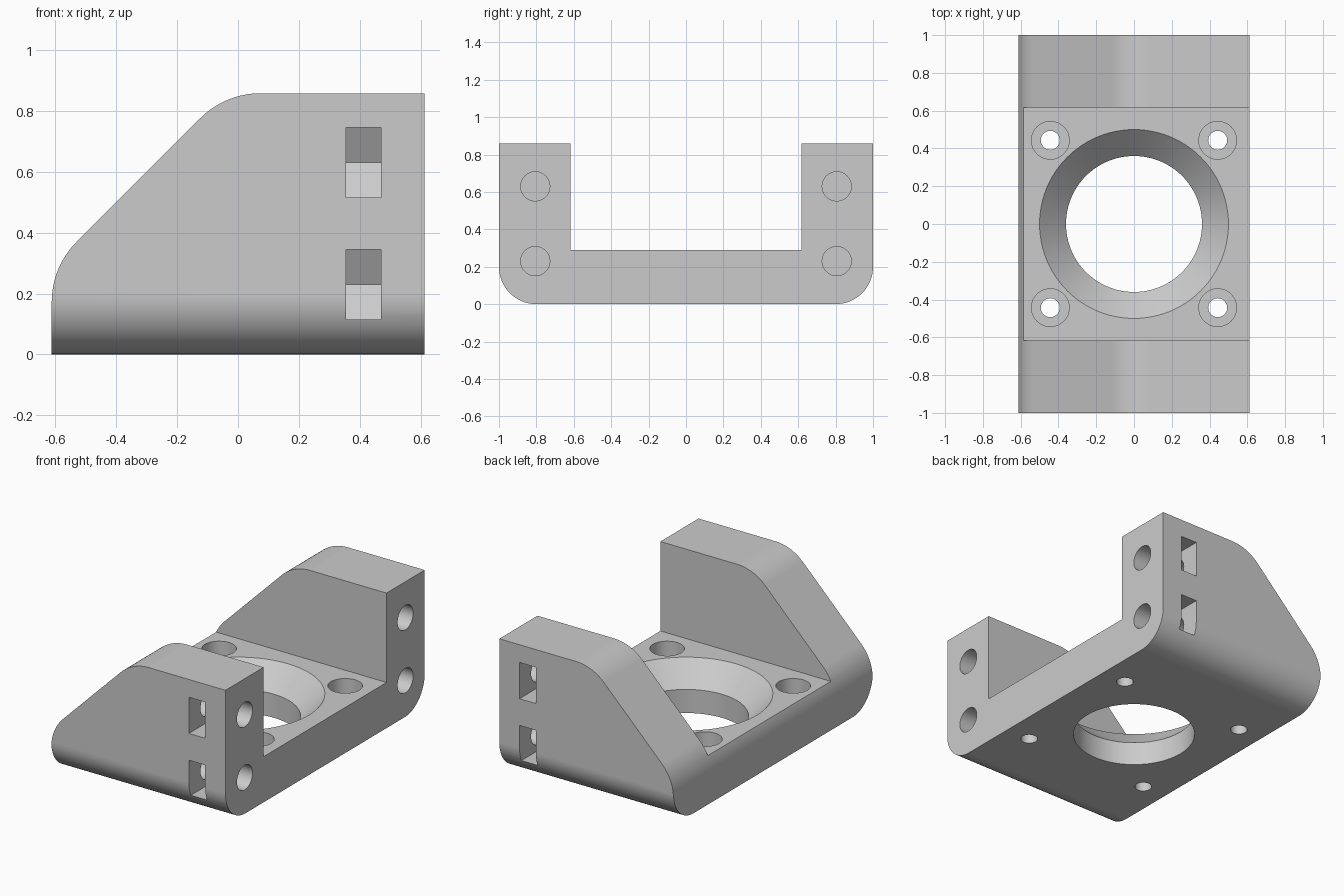
import bpy, bmesh, math
from mathutils import Matrix, Vector

if "Cube" in bpy.data.objects:
    bpy.data.objects.remove(bpy.data.objects["Cube"], do_unlink=True)

grey = bpy.data.materials.new("plain grey")
grey.use_nodes = True
grey.diffuse_color = (0.6, 0.6, 0.6, 1)
grey.node_tree.nodes["Principled BSDF"].inputs["Base Color"].default_value = grey.diffuse_color


def to_object(name, bm):
    bmesh.ops.recalc_face_normals(bm, faces=bm.faces)
    mesh = bpy.data.meshes.new(name)
    bm.to_mesh(mesh)
    bm.free()
    mesh.materials.append(grey)
    obj = bpy.data.objects.new(name, mesh)
    bpy.context.collection.objects.link(obj)
    return obj


def fillet(corners, steps=16):
    """Round each (a, b, radius) corner of an outline."""
    out = []
    for i, (a, b, r) in enumerate(corners):
        p = Vector((a, b))
        if not r:
            out.append(p)
            continue
        u = (Vector(corners[i - 1][:2]) - p).normalized()
        v = (Vector(corners[(i + 1) % len(corners)][:2]) - p).normalized()
        half = u.angle(v) / 2
        centre = p + (u + v).normalized() * r / math.sin(half)
        start = (p + u * r / math.tan(half) - centre).normalized()
        end = (p + v * r / math.tan(half) - centre).normalized()
        for k in range(steps + 1):
            out.append(centre + start.slerp(end, k / steps) * r)
    return out


def prism(name, outline, axis, lo, hi):
    """Closed solid from an outline in YZ along x, or in XZ along y."""
    bm = bmesh.new()
    place = (lambda t, a, b: (t, a, b)) if axis == "x" else (lambda t, a, b: (a, t, b))
    near, far = ([bm.verts.new(place(t, a, b)) for a, b in outline] for t in (lo, hi))
    bm.faces.new(near)
    bm.faces.new(far)
    for i in range(len(near)):
        bm.faces.new((near[i - 1], near[i], far[i], far[i - 1]))
    return to_object(name, bm)


def drill(name, start, end, r1, r2, segments=48):
    """Round cutter between two points."""
    start, end = Vector(start), Vector(end)
    axis = end - start
    turn = Vector((0, 0, 1)).rotation_difference(axis).to_matrix().to_4x4()
    bm = bmesh.new()
    bmesh.ops.create_cone(bm, cap_ends=True, segments=segments, radius1=r1, radius2=r2,
                          depth=axis.length, matrix=Matrix.Translation((start + end) / 2) @ turn)
    return to_object(name, bm)


def combine(target, tool, operation="DIFFERENCE"):
    mod = target.modifiers.new("cut", "BOOLEAN")
    mod.operation, mod.object, mod.solver = operation, tool, "EXACT"
    bpy.context.view_layer.objects.active = target
    bpy.ops.object.modifier_apply(modifier=mod.name)
    bpy.data.objects.remove(tool, do_unlink=True)


# U-shaped bracket body, trimmed to the sloped side outline
W, H, FLOOR, INNER = 0.612, 0.858, 0.29, 0.617
channel = [(-1, 0, 0.2), (1, 0, 0.2), (1, 1, 0), (INNER, 1, 0),
           (INNER, FLOOR, 0), (-INNER, FLOOR, 0), (-INNER, 1, 0), (-1, 1, 0)]
bracket = prism("mounting_bracket", fillet(channel), "x", -0.8, W)
slope = [(-W, -0.2, 0), (0.8, -0.2, 0), (0.8, H, 0), (-0.042, H, 0.28), (-W, 0.288, 0.28)]
combine(bracket, prism("slope_trim", fillet(slope), "y", -1.2, 1.2), "INTERSECT")

# Central opening with conical mouth
combine(bracket, drill("opening", (0, 0, -0.1), (0, 0, 0.4), 0.36, 0.36, 96))
combine(bracket, drill("mouth", (0, 0, 0.15), (0, 0, 0.35), 0.36, 0.56, 96))

for sy in (-1, 1):
    # Counterbored floor holes
    for sx in (-1, 1):
        x, y = sx * 0.443, sy * 0.443
        combine(bracket, drill("floor_hole", (x, y, -0.1), (x, y, 0.4), 0.05, 0.05))
        combine(bracket, drill("counterbore", (x, y, 0.15), (x, y, 0.4), 0.1, 0.1))
    # Screw bores in the end faces, crossed by pointed nut slots
    for z in (0.23, 0.63):
        y = sy * 0.806
        combine(bracket, drill("screw_bore", (0.15, y, z), (0.7, y, z), 0.078, 0.078))
        slot = [(0.674, z), (0.74, z - 0.115), (1.1, z - 0.115), (1.1, z + 0.115), (0.74, z + 0.115)]
        combine(bracket, prism("nut_slot", [(sy * a, b) for a, b in slot], "x", 0.355, 0.47))

# Smooth rounded areas, crisp edges
bpy.ops.object.select_all(action="DESELECT")
bracket.select_set(True)
bpy.context.view_layer.objects.active = bracket
bpy.ops.object.shade_smooth_by_angle(angle=math.radians(25))
weighted = bracket.modifiers.new("even_normals", "WEIGHTED_NORMAL")
weighted.keep_sharp = True
